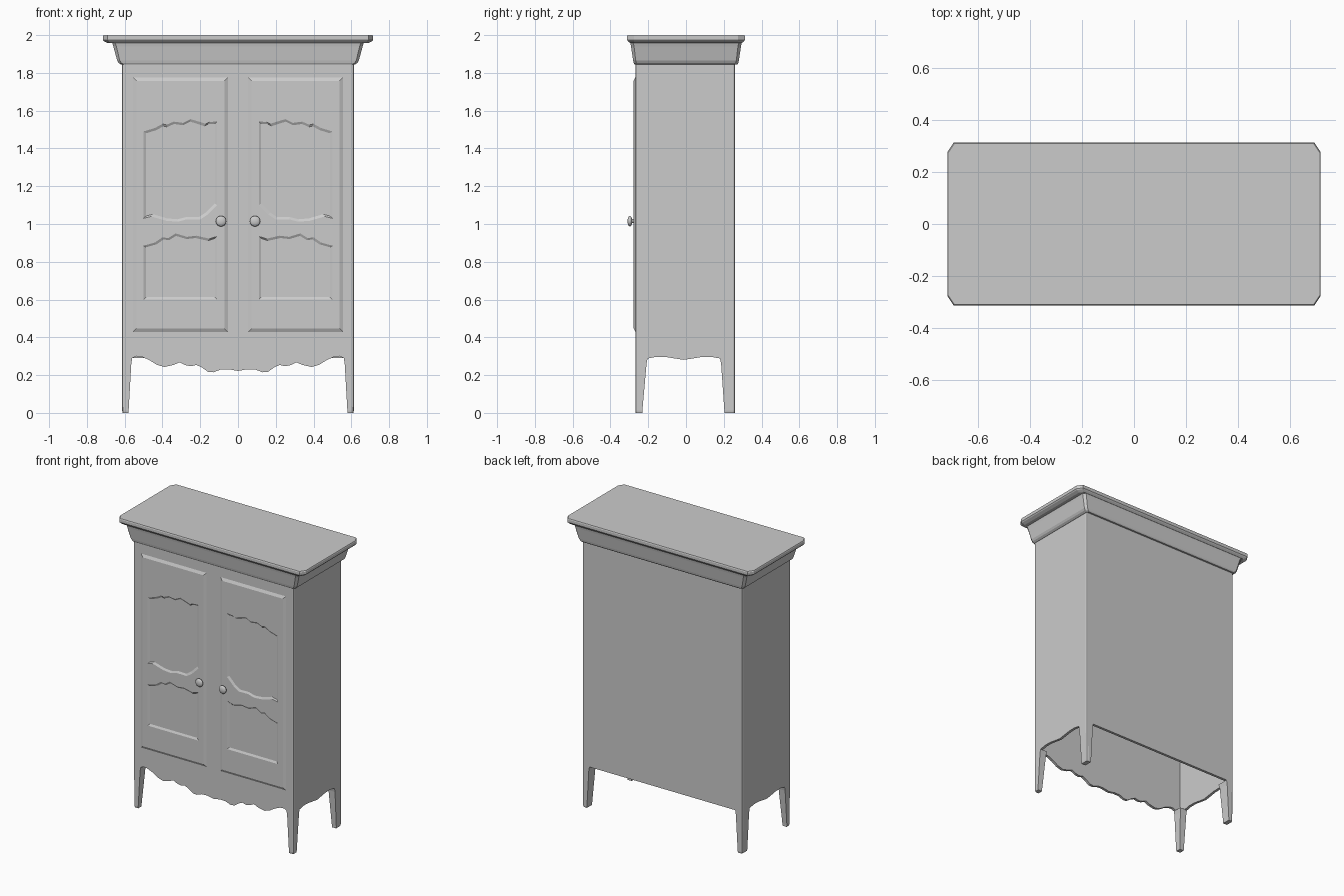
import bpy
import bmesh
import math
from mathutils import Vector, Matrix

cube = bpy.data.objects.get("Cube")
if cube:
    bpy.data.objects.remove(cube, do_unlink=True)

grey = bpy.data.materials.new("painted grey")
grey.use_nodes = True
grey.diffuse_color = (0.6, 0.6, 0.6, 1)
grey.node_tree.nodes["Principled BSDF"].inputs["Base Color"].default_value = (0.6, 0.6, 0.6, 1)

FRONT, BACK, SIDE = -0.268, 0.26, 0.615
TOP, THICK = 1.86, 0.018
POST_X, POST_F, POST_B = 0.055, 0.065, 0.08


def finish(name, bm, smooth=False):
    bmesh.ops.recalc_face_normals(bm, faces=bm.faces)
    mesh = bpy.data.meshes.new(name)
    bm.to_mesh(mesh)
    bm.free()
    mesh.materials.append(grey)
    obj = bpy.data.objects.new(name, mesh)
    bpy.context.collection.objects.link(obj)
    if smooth:
        bpy.ops.object.select_all(action="DESELECT")
        obj.select_set(True)
        bpy.context.view_layer.objects.active = obj
        bpy.ops.object.shade_smooth_by_angle(angle=math.radians(35))
    return obj


def loft(name, rings):
    """Skin equal-length rings of points and cap both ends."""
    bm = bmesh.new()
    loops = [[bm.verts.new(p) for p in ring] for ring in rings]
    for a, b in zip(loops, loops[1:]):
        for i in range(len(a)):
            j = (i + 1) % len(a)
            bm.faces.new((a[i], a[j], b[j], b[i]))
    bm.faces.new(loops[0])
    bm.faces.new(loops[-1])
    return finish(name, bm)


def chamfered(z, x0, x1, y0, y1, cx, cy):
    return [(x0 + cx, y0, z), (x1 - cx, y0, z), (x1, y0 + cy, z), (x1, y1 - cy, z),
            (x1 - cx, y1, z), (x0 + cx, y1, z), (x0, y1 - cy, z), (x0, y0 + cy, z)]


# Front wall with the scalloped apron, mirrored about the middle
half = [(0, .222), (.05, .231), (.09, .23), (.13, .215), (.16, .218), (.19, .24),
        (.22, .254), (.25, .247), (.28, .253), (.31, .268), (.34, .254), (.39, .243),
        (.43, .255), (.47, .28), (.51, .297), (.54, .3), (SIDE - POST_X, .29)]
scallop = [(-x, z) for x, z in reversed(half[1:])] + half
outline = scallop + [(half[-1][0], TOP), (-half[-1][0], TOP)]
loft("front_wall", [[(x, y, z) for x, z in outline] for y in (FRONT, FRONT + THICK)])

# Side walls with a gentle double arch
y0, y1 = FRONT + POST_F, BACK - POST_B
arch = [(0, .28), (.1, .289), (.18, .294), (.3, .298), (.45, .29), (.55, .286)]
arch = [(.0, .288), (.12, .297), (.25, .296), (.38, .288), (.5, .281)]
arch = arch + [(1 - t, z) for t, z in reversed(arch[:-1])]
for s, label in ((1, "left"), (-1, "right")):
    edge = [(y0 + (y1 - y0) * t, z) for t, z in arch] + [(y1, TOP), (y0, TOP)]
    loft(label + "_wall", [[(s * x, y, z) for y, z in edge] for x in (SIDE, SIDE - THICK)])

# Plain back wall
bx = SIDE - POST_X
loft("back_wall", [[(-bx, y, .29), (bx, y, .29), (bx, y, TOP), (-bx, y, TOP)]
                   for y in (BACK, BACK - THICK)])


# Tapered legs, and slim corner posts carrying on up from them
def corner(z, s, depth, wx, wy, inx=0.0, iny=0.0):
    outer = FRONT + iny if depth < 0 else BACK - iny
    d = 1 if depth < 0 else -1
    X, c = SIDE - inx, 0.011
    return [(s * (X - wx), outer, z), (s * (X - c), outer, z),
            (s * (X - .003), outer + d * .003, z), (s * X, outer + d * c, z),
            (s * X, outer + d * wy, z), (s * (X - wx), outer + d * wy, z)]


for s, side in ((1, "left"), (-1, "right")):
    for d, end, wy in ((-1, "front", POST_F), (1, "back", POST_B)):
        foot = .035 if d < 0 else .055
        loft(f"{end}_{side}_leg", [
            corner(0, s, d, .031, foot, .004, .002),
            corner(.012, s, d, .034, foot + .002, .002, 0),
            corner(.26, s, d, .05, wy - .006),
            corner(.29, s, d, POST_X, wy)])
        # the post is an angle-shaped strip so the cabinet stays hollow
        o, k = (FRONT, 1) if d < 0 else (BACK, -1)
        plan = [(SIDE - POST_X, 0), (SIDE - .011, 0), (SIDE - .003, .003), (SIDE, .011),
                (SIDE, wy), (SIDE - THICK, wy), (SIDE - THICK, THICK), (SIDE - POST_X, THICK)]
        loft(f"{end}_{side}_post", [[(s * x, o + k * y, z) for x, y in plan]
                                    for z in (.29, TOP)])


# Cornice flaring out under a slab top with clipped corners
def centred(z, hx, hy, cx, cy):
    return chamfered(z, -hx, hx, -hy, hy, cx, cy)


loft("cornice", [centred(1.845, .62, .272, .012, .012), centred(1.853, .632, .277, .014, .014),
                 centred(1.866, .64, .28, .014, .014), centred(1.94, .66, .291, .016, .016),
                 centred(1.965, .668, .296, .016, .016)])
loft("top_slab", [centred(1.958, .69, .296, .02, .024), centred(1.968, .71, .307, .023, .032),
                  centred(1.975, .716, .312, .024, .036), centred(1.994, .716, .312, .024, .036),
                  centred(2.0, .713, .309, .024, .036)])

# Doors: raised plates with two sunken wavy panels each
upper = [(.5, 1.03), (.46, 1.04), (.38, 1.017), (.32, 1.012), (.27, 1.025), (.2, 1.024),
         (.16, 1.05), (.11, 1.1),
         (.11, 1.543), (.15, 1.54), (.17, 1.53), (.2, 1.54), (.25, 1.555), (.29, 1.535),
         (.34, 1.542), (.38, 1.525), (.4, 1.53), (.44, 1.508), (.5, 1.49)]
lower = [(.5, .6), (.11, .6), (.11, .935), (.15, .922), (.22, .938), (.27, .932),
         (.33, .95), (.37, .925), (.4, .93), (.44, .902), (.5, .885)]


def shrink(pts, m):
    xs, zs = zip(*pts)
    cx, cz = (min(xs) + max(xs)) / 2, (min(zs) + max(zs)) / 2
    fx = 1 - 2 * m / (max(xs) - min(xs))
    fz = 1 - 2 * m / (max(zs) - min(zs))
    return [(cx + (x - cx) * fx, cz + (z - cz) * fz) for x, z in pts]


def door(name, s):
    bm = bmesh.new()

    def ring(pts, y):
        return [bm.verts.new((s * x, y, z)) for x, z in pts]

    def bridge(a, b):
        for i in range(len(a)):
            j = (i + 1) % len(a)
            bm.faces.new((a[i], a[j], b[j], b[i]))

    rect = [(.05, .425), (.56, .425), (.56, 1.78), (.05, 1.78)]
    face_y, panel_y = FRONT - .009, FRONT - .002
    base, rim = ring(rect, FRONT + .002), ring(shrink(rect, .022), face_y)
    bridge(base, rim)
    bm.faces.new(base)
    borders = [rim]
    for pts in (upper, lower):
        lip, floor = ring(pts, face_y), ring(shrink(pts, .013), panel_y)
        bridge(lip, floor)
        bm.faces.new(floor)
        borders.append(lip)
    edges = [bm.edges.get((b[i - 1], b[i])) for b in borders for i in range(len(b))]
    bmesh.ops.triangle_fill(bm, edges=edges, use_beauty=True, normal=Vector((0, -1, 0)))
    finish(name, bm)


# Round knobs on short stems
def knob(name, x):
    bm = bmesh.new()
    turn = Matrix.Rotation(math.pi / 2, 4, "X")
    place = Matrix.Translation((x, -.297, 1.015))
    bmesh.ops.create_uvsphere(bm, u_segments=24, v_segments=12, radius=.028,
                              matrix=place @ Matrix.Diagonal((1, .45, 1, 1)) @ turn)
    bmesh.ops.create_cone(bm, cap_ends=True, segments=16, radius1=.012, radius2=.009, depth=.03,
                          matrix=Matrix.Translation((x, -.282, 1.015)) @ turn)
    finish(name, bm, smooth=True)


for s, side in ((1, "left"), (-1, "right")):
    door(side + "_door", s)
    knob(side + "_knob", s * .09)
